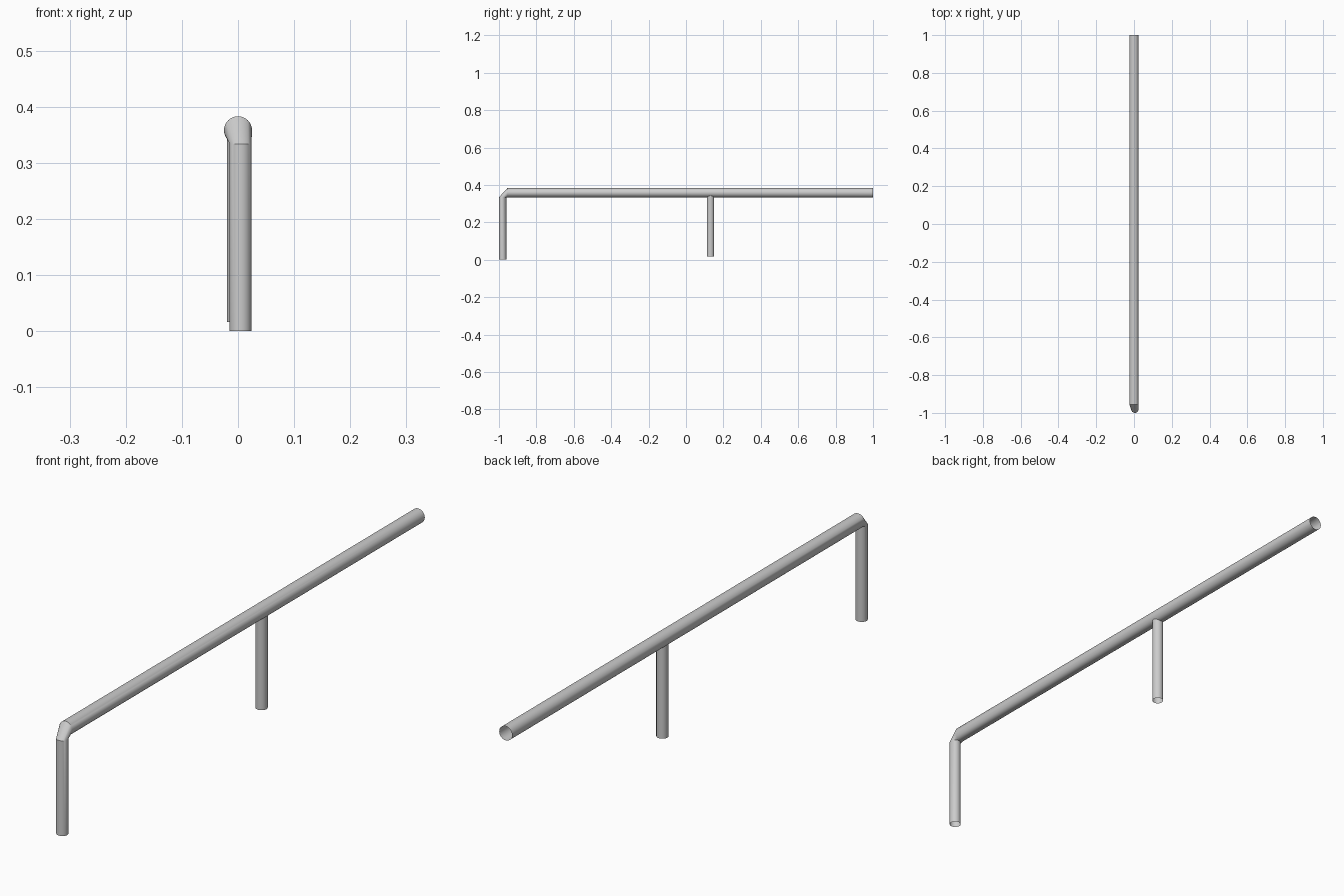
import bpy
import bmesh
from math import sin, cos, pi

if "Cube" in bpy.data.objects:
    bpy.data.objects.remove(bpy.data.objects["Cube"])

SIDES = 32


def ring(center, radius, axis):
    """Circle of points; upright rings and level rings line up at the elbow."""
    cx, cy, cz = center
    pts = []
    for i in range(SIDES):
        a = 2 * pi * i / SIDES
        u, v = radius * cos(a), radius * sin(a)
        pts.append((cx + u, cy - v, cz) if axis == "z" else (cx + u, cy, cz + v))
    return pts


def tube(name, rings):
    """Open-ended thin tube lofted through a list of rings."""
    bm = bmesh.new()
    loops = [[bm.verts.new(p) for p in r] for r in rings]
    for a, b in zip(loops, loops[1:]):
        for i in range(SIDES):
            j = (i + 1) % SIDES
            bm.faces.new((a[i], b[i], b[j], a[j]))
    # make the walls face outwards
    bm.normal_update()
    f = bm.faces[:][0]
    c = sum((v.co for v in loops[0]), loops[0][0].co * 0) / SIDES
    if f.normal.dot(f.calc_center_median() - c) < 0:
        bmesh.ops.reverse_faces(bm, faces=bm.faces[:])
    mesh = bpy.data.meshes.new(name)
    bm.to_mesh(mesh)
    bm.free()
    obj = bpy.data.objects.new(name, mesh)
    bpy.context.collection.objects.link(obj)
    bpy.ops.object.select_all(action="DESELECT")
    obj.select_set(True)
    bpy.context.view_layer.objects.active = obj
    bpy.ops.object.shade_smooth_by_angle(angle=pi / 6)
    return obj


LEG_R, RAIL_R, RAIL_Z = 0.0195, 0.025, 0.358

# Front leg, mitred elbow and long rail in one bent pipe
tube("rail_with_front_leg", [
    ring((0.0045, -0.9805, 0.0), LEG_R, "z"),
    ring((0.0045, -0.9805, 0.334), LEG_R, "z"),
    ring((0, -0.955, RAIL_Z), RAIL_R, "y"),
    ring((0, 1.0, RAIL_Z), RAIL_R, "y"),
])

# Middle leg, ending just inside the rail
tube("middle_leg", [
    ring((0, 0.131, 0.016), LEG_R, "z"),
    ring((0, 0.131, 0.345), LEG_R, "z"),
])
